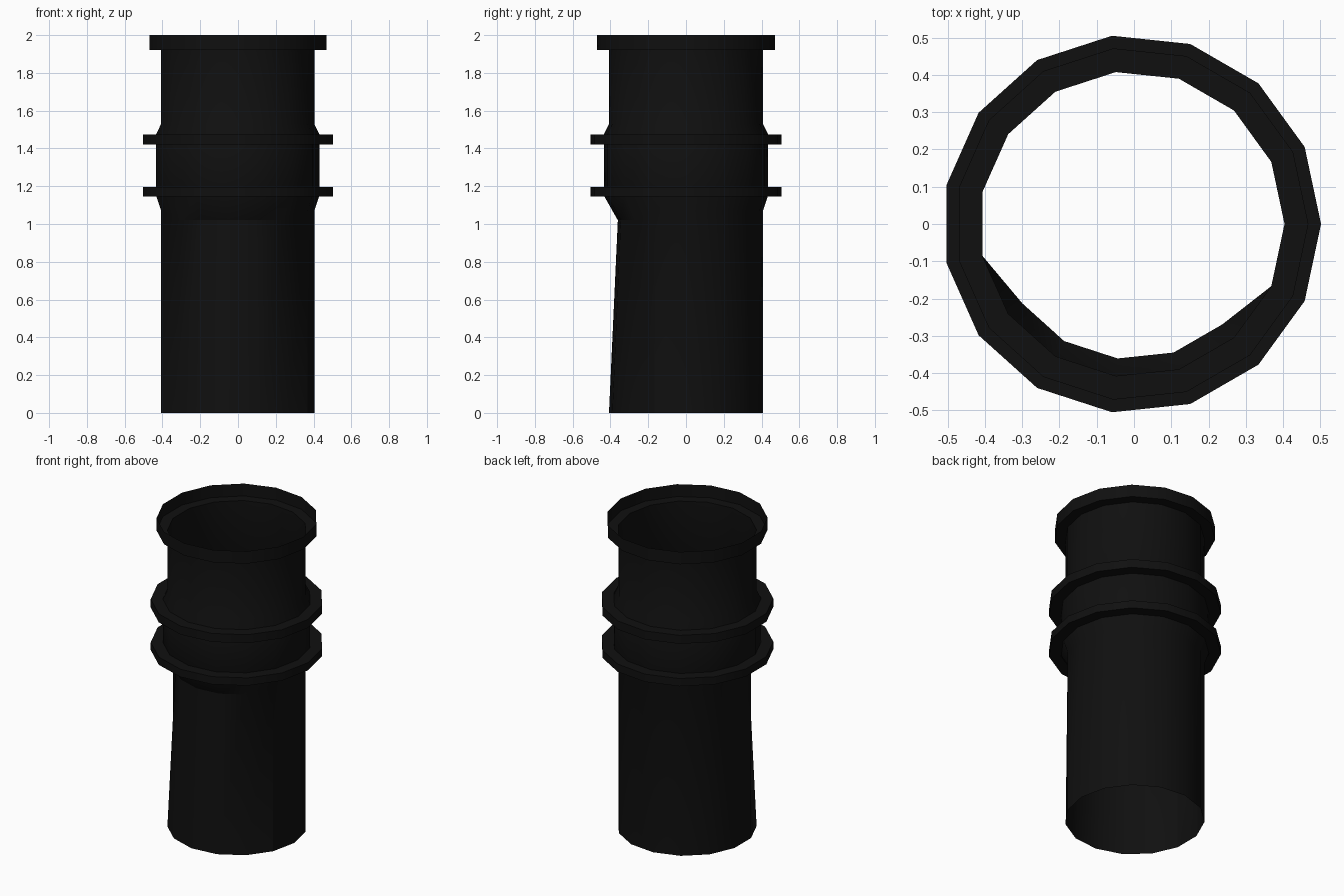
import bpy
import bmesh
import math

SIDES = 15
SHIFT = -0.006  # centres the odd-sided outline

cube = bpy.data.objects.get("Cube")
if cube:
    bpy.data.objects.remove(cube, do_unlink=True)

black = bpy.data.materials.new("matte black")
black.use_nodes = True
colour = (0.005, 0.005, 0.005, 1)
black.diffuse_color = colour
black.node_tree.nodes["Principled BSDF"].inputs["Base Color"].default_value = colour


def revolve(name, profile, dent_row=None):
    """Spin a (radius, height) profile into an open shell."""
    bm = bmesh.new()
    rows = []
    for r, (radius, height) in enumerate(profile):
        row = []
        for i in range(SIDES):
            a = math.tau * i / SIDES
            rad, z = radius, height
            # The front of the sleeve is pressed in just below the belt
            if r == dent_row and 9 <= i <= 13:
                rad, z = radius * 0.885, height - 0.05
            row.append(bm.verts.new((rad * math.cos(a) + SHIFT, rad * math.sin(a), z)))
        rows.append(row)
    for low, high in zip(rows, rows[1:]):
        for i in range(SIDES):
            j = (i + 1) % SIDES
            bm.faces.new((low[i], low[j], high[j], high[i]))
    mesh = bpy.data.meshes.new(name)
    bm.to_mesh(mesh)
    bm.free()
    mesh.materials.append(black)
    obj = bpy.data.objects.new(name, mesh)
    bpy.context.collection.objects.link(obj)
    bpy.ops.object.select_all(action="DESELECT")
    obj.select_set(True)
    bpy.context.view_layer.objects.active = obj
    bpy.ops.object.shade_smooth_by_angle(angle=math.radians(30))
    return obj


TUBE, BELT, FLANGE, RIM = 0.41, 0.437, 0.508, 0.474

# Open tube with a wider belt and a stepped socket at the top
revolve("tube", [(TUBE, 0), (TUBE, 1.07), (BELT, 1.15), (BELT, 1.475),
                 (TUBE, 1.53), (TUBE, 1.92), (RIM, 1.92), (RIM, 2)], dent_row=1)

# Flanges around the belt
for name, low, high in (("lower_flange", 1.145, 1.195), ("upper_flange", 1.42, 1.475)):
    revolve(name, [(BELT, low), (FLANGE, low), (FLANGE, high), (BELT, high)])
